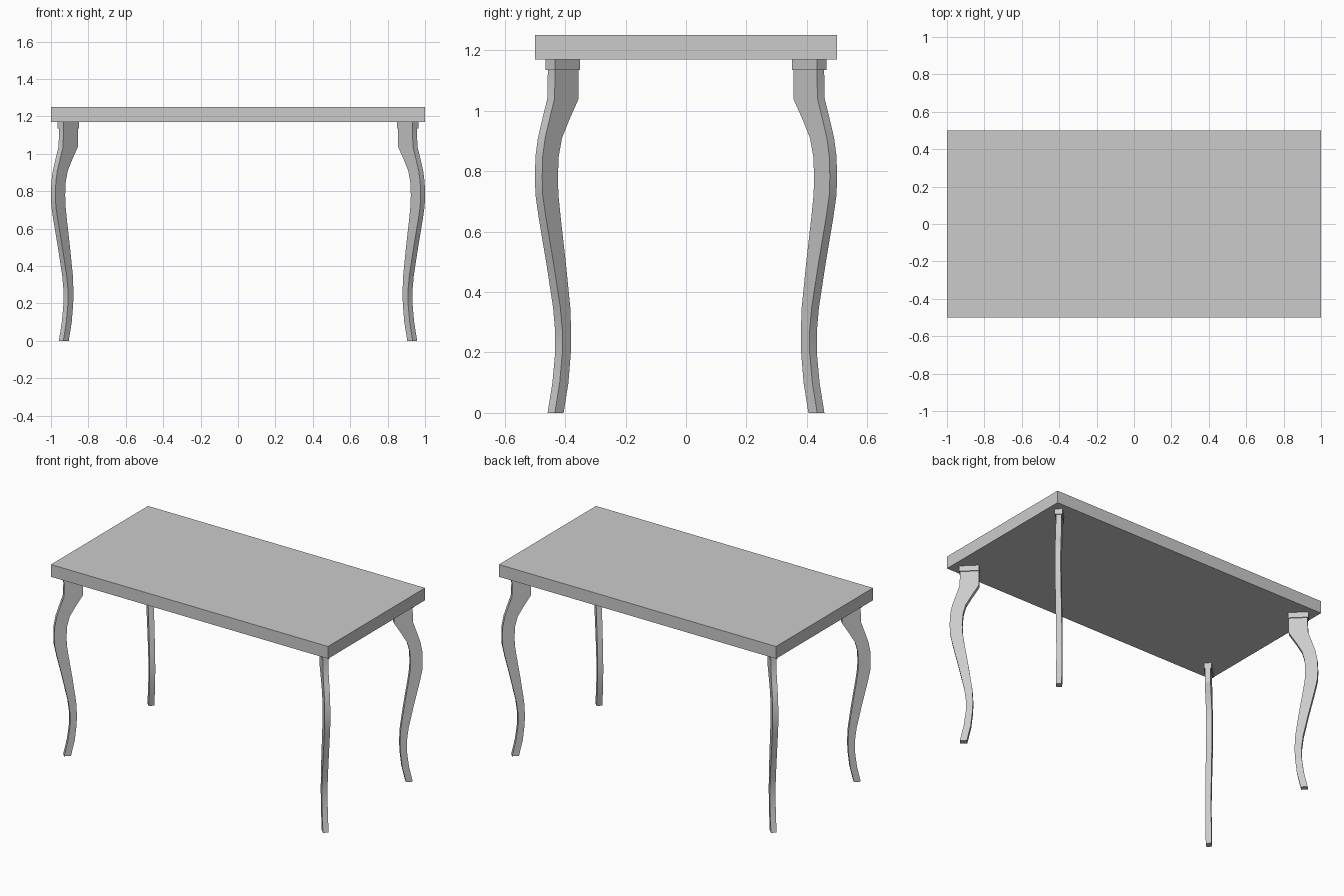
import bpy
import bmesh
from mathutils import Vector

old = bpy.data.objects.get("Cube")
if old:
    bpy.data.objects.remove(old, do_unlink=True)

# Single plain grey finish
grey = bpy.data.materials.new("plain grey")
grey.use_nodes = True
GREY = (0.6, 0.6, 0.6, 1)
grey.diffuse_color = GREY
grey.node_tree.nodes["Principled BSDF"].inputs["Base Color"].default_value = GREY


def finish(name, bm):
    bmesh.ops.recalc_face_normals(bm, faces=bm.faces)
    mesh = bpy.data.meshes.new(name)
    bm.to_mesh(mesh)
    bm.free()
    mesh.materials.append(grey)
    obj = bpy.data.objects.new(name, mesh)
    bpy.context.collection.objects.link(obj)
    return obj


def diagonal_loft(name, rows, half, sx, sy):
    """Loft rectangles set on the corner diagonal; rows are (z, outer, inner) extents."""
    bm = bmesh.new()
    rings = []
    for z, outer, inner in rows:
        o, i = outer - half, inner + half
        corners = [(o + half, o - half), (o - half, o + half),
                   (i - half, i + half), (i + half, i - half)]
        rings.append([bm.verts.new(Vector((sx * (0.5 + x), sy * y, z)))
                      for x, y in corners])
    for low, high in zip(rings, rings[1:]):
        for k in range(4):
            n = (k + 1) % 4
            bm.faces.new((low[k], low[n], high[n], high[k]))
    bm.faces.new(rings[0])
    bm.faces.new(rings[-1])
    return finish(name, bm)


# Table top slab
bm = bmesh.new()
bmesh.ops.create_cube(bm, size=1)
bmesh.ops.scale(bm, vec=(2, 1, 0.08), verts=bm.verts)
bmesh.ops.translate(bm, vec=(0, 0, 1.21), verts=bm.verts)
finish("table_top", bm)

# Curved leg outline: height, outer extent, inner extent
LEG = [(0, .458, .405), (.1, .442, .389), (.2, .433, .381), (.27, .433, .38),
       (.35, .440, .383), (.5, .463, .398), (.65, .488, .415), (.72, .498, .422),
       (.78, .5, .424), (.85, .498, .421), (.91, .49, .410), (.97, .476, .386),
       (1.04, .459, .355), (1.14, .457, .355)]
CAP = [(1.135, .465, .35), (1.17, .465, .35)]

# Four legs with a small cap block under the top
for sx, side in ((1, "left"), (-1, "right")):
    for sy, end in ((-1, "front"), (1, "back")):
        leg = diagonal_loft(f"{end}_{side}_leg", LEG, 0.012, sx, sy)
        diagonal_loft(f"{end}_{side}_leg_cap", CAP, 0.016, sx, sy)
        bpy.ops.object.select_all(action="DESELECT")
        leg.select_set(True)
        bpy.context.view_layer.objects.active = leg
        bpy.ops.object.shade_smooth_by_angle()
